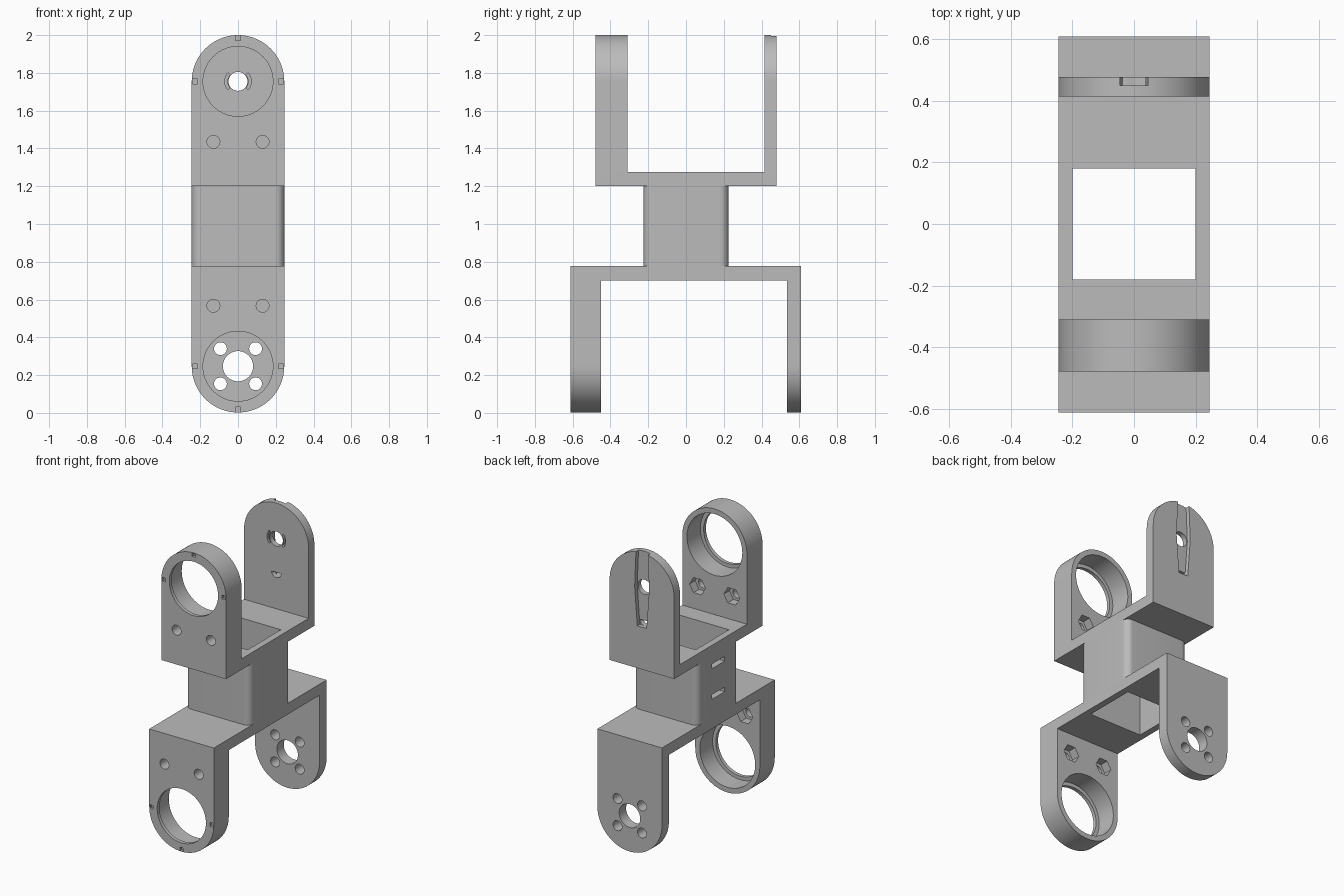
import bpy, bmesh
from math import sin, cos, pi, radians
from mathutils import Vector

cube = bpy.data.objects.get("Cube")
if cube:
    bpy.data.objects.remove(cube, do_unlink=True)

grey = bpy.data.materials.new("plain grey")
grey.use_nodes = True
colour = (0.5, 0.5, 0.5, 1)
grey.diffuse_color = colour
grey.node_tree.nodes["Principled BSDF"].inputs["Base Color"].default_value = colour

W = 0.245        # half width of the bracket
AXES = {"x": lambda a, b, d: (d, a, b),
        "y": lambda a, b, d: (a, d, b),
        "z": lambda a, b, d: (a, b, d)}


def prism(name, points, axis, lo, hi):
    """Extrude a closed 2D outline along an axis from lo to hi."""
    bm = bmesh.new()
    face = bm.faces.new([bm.verts.new(AXES[axis](a, b, lo)) for a, b in points])
    new = bmesh.ops.extrude_face_region(bm, geom=[face])["geom"]
    shift = Vector(AXES[axis](0, 0, hi - lo))
    bmesh.ops.translate(bm, vec=shift,
                        verts=[v for v in new if isinstance(v, bmesh.types.BMVert)])
    bmesh.ops.recalc_face_normals(bm, faces=bm.faces)
    mesh = bpy.data.meshes.new(name)
    bm.to_mesh(mesh)
    bm.free()
    mesh.materials.append(grey)
    obj = bpy.data.objects.new(name, mesh)
    bpy.context.collection.objects.link(obj)
    return obj


def arc(cx, cz, r, start=0, end=360, n=48):
    full = end - start == 360
    steps = n if full else n + 1
    angles = [radians(start + (end - start) * i / n) for i in range(steps)]
    return [(cx + r * cos(t), cz + r * sin(t)) for t in angles]


def rect(x0, x1, y0, y1):
    return [(x0, y0), (x1, y0), (x1, y1), (x0, y1)]


def boolean(target, tool, operation="DIFFERENCE"):
    mod = target.modifiers.new("bool", "BOOLEAN")
    mod.operation, mod.object, mod.solver = operation, tool, "EXACT"
    bpy.context.view_layer.objects.active = target
    bpy.ops.object.modifier_apply(modifier=mod.name)
    bpy.data.objects.remove(tool, do_unlink=True)


def cut(target, points, lo, hi, axis="y"):
    boolean(target, prism("cutter", points, axis, lo, hi))


def smooth(obj):
    bpy.ops.object.select_all(action="DESELECT")
    obj.select_set(True)
    bpy.context.view_layer.objects.active = obj
    bpy.ops.object.shade_smooth_by_angle(angle=radians(30))


def fork(name, up, base, floor, pivot, front, front_in, back_in, back):
    """U-shaped bracket with round arm ends; up is 1 or -1."""
    far = pivot + up * 0.4
    side = [(front, base), (back, base), (back, far), (back_in, far),
            (back_in, floor), (front_in, floor), (front_in, far), (front, far)]
    obj = prism(name, side, "x", -0.3, 0.3)
    end = [(x, pivot + up * z) for x, z in arc(0, 0, W, 0, 180)]
    outline = [(W, base - up * 0.1)] + end + [(-W, base - up * 0.1)]
    boolean(obj, prism("outline", outline, "y", -0.8, 0.8), "INTERSECT")

    # Bearing seat with a thin lip at the front
    cut(obj, arc(0, pivot, 0.185, n=64), front - 0.1, front_in + 0.1)
    cut(obj, arc(0, pivot, 0.21, n=64), front + 0.025, front_in + 0.1)

    # Screw holes with hexagonal nut pockets
    for x in (-0.13, 0.13):
        z = pivot - up * 0.32
        cut(obj, arc(x, z, 0.034, n=24), front - 0.1, front_in + 0.1)
        cut(obj, arc(x, z, 0.06, n=6), front_in - 0.06, front_in + 0.1)

    # Small square alignment marks
    for x, z in ((-0.228, 0), (0.228, 0), (0, up * 0.23)):
        z += pivot
        cut(obj, rect(x - 0.013, x + 0.013, z - 0.013, z + 0.013),
            front - 0.1, front + 0.02)

    # Window through the base plate
    cut(obj, rect(-0.2, 0.2, -0.18, 0.18), 0.6, 1.4, "z")
    return obj


# Upper fork: rear arm holds a servo horn
TOP = 1.755
upper = fork("upper_fork", 1, 1.2, 1.275, TOP, -0.48, -0.31, 0.415, 0.478)
cut(upper, arc(0, TOP, 0.05), 0.35, 0.6)
horn = [(-0.045, 2.1), (-0.045, 2), (-0.055, TOP), (-0.035, 1.49),
        (0.035, 1.49), (0.055, TOP), (0.045, 2), (0.045, 2.1)]
cut(upper, horn, 0.45, 0.6)
cut(upper, arc(0, 1.525, 0.036, 180, 360, 16), 0.35, 0.6)
for a in (-40, 140):
    crescent = arc(0, TOP, 0.07, a, a + 80, 12) + arc(0, TOP, 0.056, a + 80, a, 12)
    cut(upper, crescent, 0.35, 0.435)

# Lower fork: rear arm has a hub hole and four bolt holes
LOW = 0.247
lower = fork("lower_fork", -1, 0.778, 0.702, LOW, -0.612, -0.45, 0.535, 0.61)
cut(lower, arc(0, LOW, 0.08), 0.5, 0.7)
for x in (-0.093, 0.093):
    for z in (-0.093, 0.093):
        cut(lower, arc(x, LOW + z, 0.034, n=24), 0.5, 0.7)

# Hollow centre block with rounded corners
R, D = 0.045, 0.225
corners = []
for sx, sy, a in ((1, 1, 0), (-1, 1, 90), (-1, -1, 180), (1, -1, 270)):
    corners += arc(sx * (W - R), sy * (D - R), R, a, a + 90, 10)
block = prism("center_block", corners, "z", 0.778, 1.2)
cut(block, rect(-0.2, 0.2, -0.18, 0.18), 0.6, 1.4, "z")

# Strap slots in one side of the block
for z in (0.92, 1.13):
    cut(block, rect(-0.07, 0.07, z - 0.016, z + 0.016), -0.3, -0.15, "x")

for part in (upper, lower, block):
    smooth(part)
